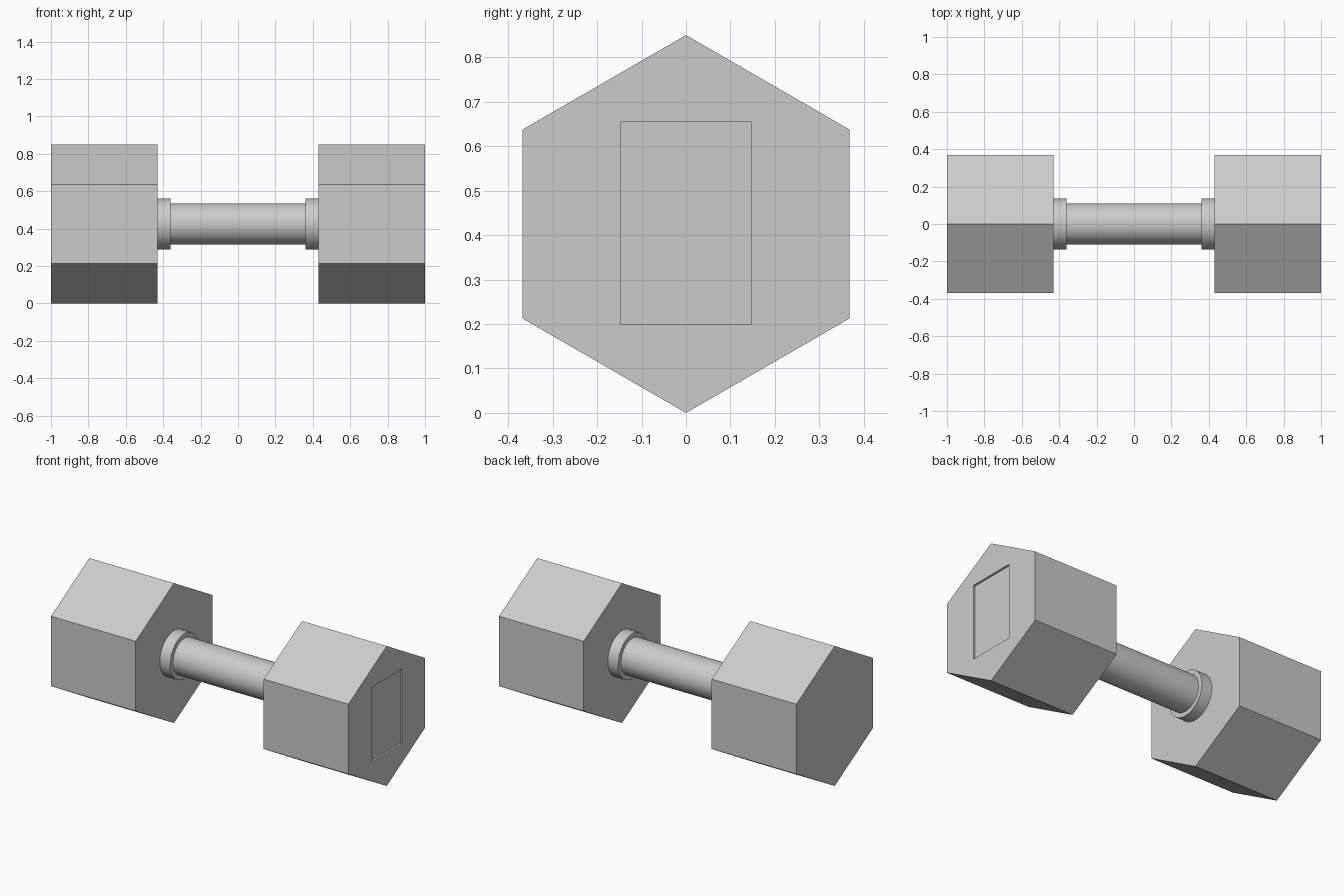
import bpy, bmesh
from math import sin, cos, pi, radians

if "Cube" in bpy.data.objects:
    bpy.data.objects.remove(bpy.data.objects["Cube"])

ZC = 0.425  # height of the dumbbell's axis


def prism(name, radius, x0, x1, sides, smooth=False):
    """Prism along x, with one corner pointing straight up."""
    bm = bmesh.new()
    ring = [bm.verts.new((x0, radius * sin(2 * pi * i / sides),
                          radius * cos(2 * pi * i / sides))) for i in range(sides)]
    base = bm.faces.new(ring)
    ext = bmesh.ops.extrude_face_region(bm, geom=[base], use_keep_orig=True)
    for v in ext["geom"]:
        if isinstance(v, bmesh.types.BMVert):
            v.co.x = x1
    bmesh.ops.recalc_face_normals(bm, faces=bm.faces[:])
    mesh = bpy.data.meshes.new(name)
    bm.to_mesh(mesh)
    bm.free()
    obj = bpy.data.objects.new(name, mesh)
    obj.location.z = ZC
    bpy.context.collection.objects.link(obj)
    bpy.ops.object.select_all(action='DESELECT')
    obj.select_set(True)
    bpy.context.view_layer.objects.active = obj
    if smooth:
        bpy.ops.object.shade_smooth_by_angle(angle=radians(35))
    return obj


# Hexagonal heads and round collars at both ends
heads = {}
for side, s in (("left", -1), ("right", 1)):
    prism(f"{side}_collar", 0.137, s * 0.36, s * 0.44, 48, smooth=True)
    heads[side] = prism(f"{side}_head", ZC, s * 0.43, s * 1.0, 6)

# Grip
prism("handle", 0.11, -0.44, 0.44, 48, smooth=True)

# Shallow rectangular recess in the right end only
bpy.ops.mesh.primitive_cube_add(size=1, location=(1.0, 0, 0.427))
cutter = bpy.context.object
cutter.name = "recess_cutter"
cutter.scale = (0.024, 0.295, 0.456)
cutter.hide_render = True
mod = heads["right"].modifiers.new("recess", 'BOOLEAN')
mod.operation = 'DIFFERENCE'
mod.solver = 'EXACT'
mod.object = cutter
bpy.context.view_layer.objects.active = heads["right"]
bpy.ops.object.modifier_apply(modifier=mod.name)
bpy.data.objects.remove(cutter)
